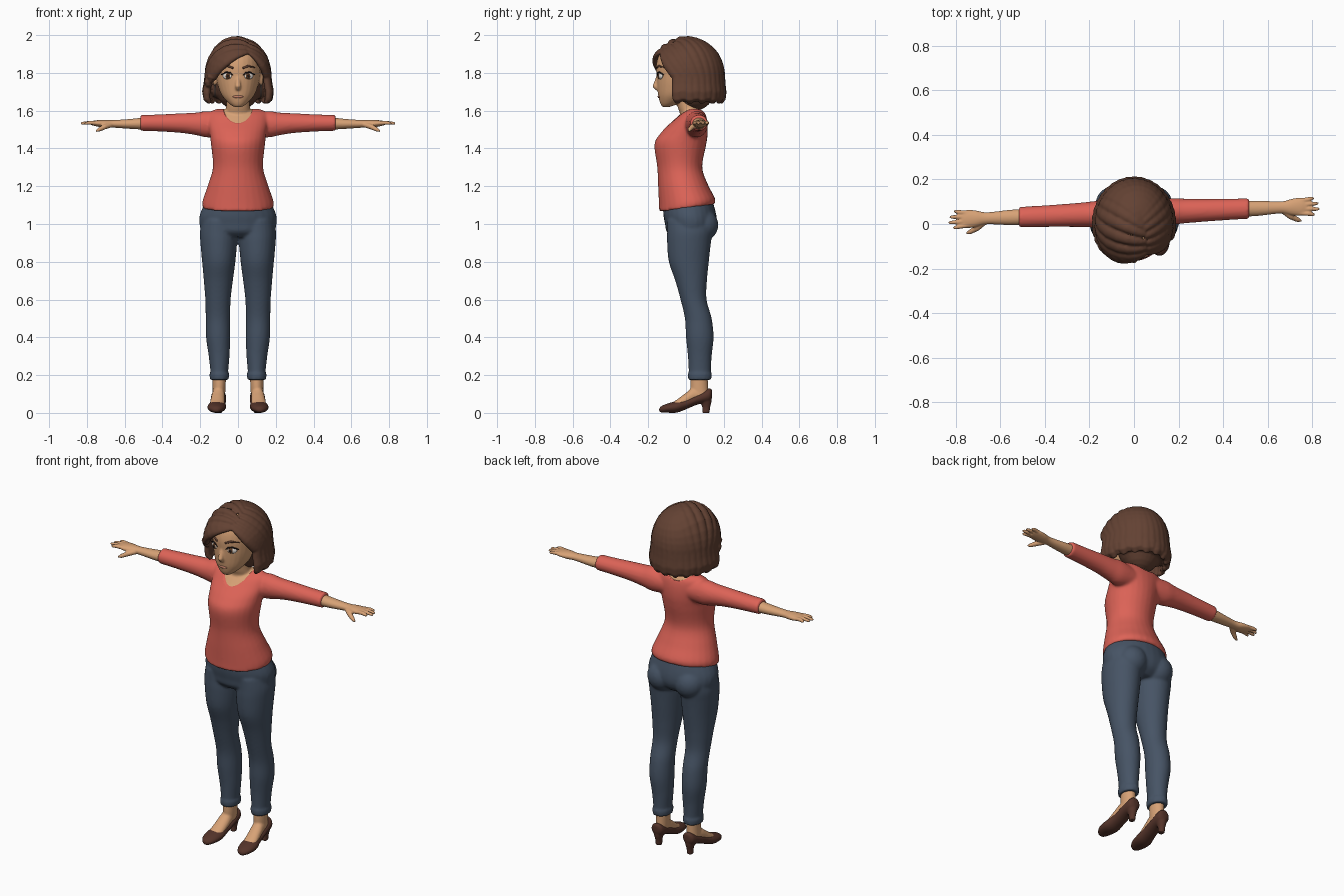
import bpy, bmesh, math
from mathutils import Vector, Matrix

if "Cube" in bpy.data.objects:
    bpy.data.objects.remove(bpy.data.objects["Cube"])


def material(name, r, g, b):
    m = bpy.data.materials.new(name)
    m.use_nodes = True
    m.diffuse_color = (r, g, b, 1)
    m.node_tree.nodes["Principled BSDF"].inputs["Base Color"].default_value = (r, g, b, 1)
    return m


SKIN = material("skin", .68, .36, .18)
SHIRT = material("coral knit", .72, .125, .095)
DENIM = material("blue denim", .062, .088, .13)
HAIR = material("brown hair", .125, .054, .033)
SHOE = material("dark brown leather", .09, .034, .023)
WHITE = material("eye white", .75, .7, .65)
IRIS = material("brown iris", .12, .05, .02)
DARK = material("lash black", .015, .01, .01)
LIP = material("lip pink", .55, .22, .14)
METAL = material("grey metal", .3, .3, .32)


def skin_rings(bm, rings):
    """Bridge closed rings of points and cap both ends."""
    loops = [[bm.verts.new(p) for p in ring] for ring in rings]
    n = len(loops[0])
    for a, b in zip(loops, loops[1:]):
        for i in range(n):
            bm.faces.new((a[i], a[(i + 1) % n], b[(i + 1) % n], b[i]))
    bm.faces.new(loops[0])
    bm.faces.new(loops[-1])


def loft(bm, axis, stations, flip=1, sides=28, steps=5):
    """Smooth loft of ellipses; a station is (along, centre u, centre v, radius u, radius v)."""
    pts = [Vector(s) for s in stations]
    pts = [pts[0]] + pts + [pts[-1]]
    smooth = []
    for a, b, c, d in zip(pts, pts[1:], pts[2:], pts[3:]):
        for k in range(steps):
            t = k / steps
            smooth.append(b + (c - a) * (t / 2) + (a * 2 - b * 5 + c * 4 - d) * (t * t / 2)
                          + (b * 3 - a - c * 3 + d) * (t ** 3 / 2))
    smooth.append(pts[-1])
    rings = []
    for w, cu, cv, ru, rv in smooth:
        ring = []
        for i in range(sides):
            g = math.tau * i / sides
            u, v = cu + ru * math.cos(g), cv + rv * math.sin(g)
            x, y, z = {"x": (w, u, v), "y": (u, w, v), "z": (u, v, w)}[axis]
            ring.append((x * flip, y, z))
        rings.append(ring)
    skin_rings(bm, rings)


def tube(bm, pts, widths, flat=1, centre=(0, 0, 0), sides=12):
    """Sweep an ellipse along points; its short side faces away from the centre."""
    pts, centre, rings = [Vector(p) for p in pts], Vector(centre), []
    for i, p in enumerate(pts):
        tan = (pts[min(i + 1, len(pts) - 1)] - pts[max(i - 1, 0)]).normalized()
        side = tan.cross(p - centre).normalized()
        out = side.cross(tan)
        rings.append([p + widths[i] * (side * math.cos(g) + out * flat * math.sin(g))
                      for g in (math.tau * k / sides for k in range(sides))])
    skin_rings(bm, rings)


def blob(bm, loc, radii, turn=0):
    m = Matrix.Translation(loc) @ Matrix.Rotation(turn, 4, "Z") @ Matrix.Diagonal((*radii, 1))
    bmesh.ops.create_uvsphere(bm, u_segments=24, v_segments=16, radius=1, matrix=m)


def finish(name, bm, mat, voxel=0, relax=0, skew=0):
    for v in bm.verts:
        v.co.y += skew * v.co.x
    bmesh.ops.recalc_face_normals(bm, faces=bm.faces)
    for f in bm.faces:
        f.smooth = True
    mesh = bpy.data.meshes.new(name)
    bm.to_mesh(mesh)
    bm.free()
    mesh.materials.append(mat)
    ob = bpy.data.objects.new(name, mesh)
    bpy.context.collection.objects.link(ob)
    if voxel:
        r = ob.modifiers.new("merge", "REMESH")
        r.mode, r.voxel_size, r.use_smooth_shade = "VOXEL", voxel, True
    if relax:
        s = ob.modifiers.new("relax", "SMOOTH")
        s.factor, s.iterations = .5, relax
    return ob


SIDES = ((1, "left"), (-1, "right"))
SKEW = .037

# Shirt: torso and sleeves merged, with a slanted hem
torso = [(1.085, 0, .005, .188, .148), (1.12, 0, .005, .188, .148), (1.2, 0, -.015, .162, .132),
         (1.3, 0, -.033, .133, .119), (1.42, 0, -.03, .143, .137), (1.48, 0, -.01, .15, .125),
         (1.54, 0, .018, .16, .095), (1.585, 0, .035, .155, .067), (1.608, 0, .045, .12, .035)]
bm = bmesh.new()
loft(bm, "z", torso)
for v in bm.verts:
    v.co.z += .14 * v.co.y * max(0, (1.3 - v.co.z) / .22)
for s, side in SIDES:
    loft(bm, "x", [(.08, .05, 1.525, .055, .06), (.16, .05, 1.528, .06, .07), (.22, .05, 1.53, .056, .06),
                   (.3, .05, 1.534, .052, .052), (.42, .05, 1.535, .048, .045), (.518, .05, 1.535, .046, .042)], s)
shirt = finish("shirt", bm, SHIRT, .008, 5, SKEW)

# Neckline cutter
bm = bmesh.new()
tilt = Matrix.Translation((0, 0, 1.63)) @ Matrix.Rotation(math.pi / 2 + .25, 4, "X")
bmesh.ops.create_cone(bm, cap_ends=True, segments=40, radius1=1, radius2=1, depth=.6,
                      matrix=tilt @ Matrix.Diagonal((.083, .075, 1, 1)))
cutter = finish("neckline_cutter", bm, SHIRT)
cutter.hide_render = True
cutter.hide_set(True)
cut = shirt.modifiers.new("neckline", "BOOLEAN")
cut.operation, cut.object = "DIFFERENCE", cutter

# Jeans: pelvis, seat and legs merged
bm = bmesh.new()
loft(bm, "z", [(.93, 0, .02, .15, .09), (.96, 0, .022, .19, .125), (1.0, 0, .026, .204, .137),
               (1.05, 0, .02, .202, .14), (1.12, 0, .01, .172, .132)])
for s, side in SIDES:
    blob(bm, (s * .088, .088, .995), (.085, .083, .085))
    loft(bm, "z", [(.175, .099, .073, .05, .062), (.208, .099, .073, .052, .064), (.216, .099, .073, .047, .059),
                   (.3, .1, .073, .055, .063), (.4, .105, .073, .064, .073), (.5, .106, .065, .065, .071),
                   (.6, .106, .04, .067, .069), (.7, .104, .027, .077, .084), (.8, .102, .015, .088, .106),
                   (.9, .102, .016, .097, .116), (.96, .103, .02, .098, .12), (1.02, .1, .02, .09, .12)], s)
finish("jeans", bm, DENIM, .008, 4)

# Head, ears, neck and upper chest
bm = bmesh.new()
loft(bm, "z", [(1.62, 0, -.105, .022, .02), (1.64, 0, -.085, .05, .052), (1.68, 0, -.055, .085, .092),
               (1.73, 0, -.03, .106, .123), (1.78, 0, -.02, .116, .136), (1.84, 0, -.015, .12, .143),
               (1.9, 0, -.01, .113, .13), (1.95, 0, 0, .08, .09), (1.968, 0, 0, .03, .03)])
loft(bm, "z", [(1.48, 0, .03, .08, .06), (1.58, 0, .028, .072, .06), (1.62, 0, .012, .063, .056),
               (1.72, 0, -.005, .06, .06)])
loft(bm, "z", [(z, x, y, rx - .02, ry - .009) for z, x, y, rx, ry in torso[4:]])
tube(bm, [(0, -.145, 1.79), (0, -.155, 1.755), (0, -.163, 1.73), (0, -.15, 1.715)],
     [.009, .012, .016, .013], centre=(0, 0, 1.75))
for s, side in SIDES:
    blob(bm, (s * .122, .005, 1.765), (.012, .024, .036))
finish("head_and_neck", bm, SKIN, .006, 3)

# Facial features
for s, side in SIDES:
    for part, mat, x, y, z, radii in (("eye", WHITE, .056, -.136, 1.783, (.027, .01, .017)),
                                      ("iris", IRIS, .054, -.143, 1.783, (.014, .006, .016)),
                                      ("pupil", DARK, .054, -.147, 1.783, (.007, .004, .008))):
        bm = bmesh.new()
        blob(bm, (s * x, y, z), radii, s * .4)
        finish(side + "_" + part, bm, mat)
    bm = bmesh.new()
    tube(bm, [(s * .025, -.151, 1.786), (s * .04, -.149, 1.8), (s * .062, -.141, 1.804), (s * .088, -.119, 1.79)],
         [.002, .004, .004, .003], centre=(0, 0, 1.78))
    finish(side + "_lashes", bm, DARK)
    bm = bmesh.new()
    tube(bm, [(s * .025, -.156, 1.825), (s * .055, -.144, 1.837), (s * .09, -.112, 1.828)],
         [.005, .006, .002], centre=(0, 0, 1.8))
    finish(side + "_eyebrow", bm, HAIR)
    # Hoop earring
    bm = bmesh.new()
    tube(bm, [(s * .122, -.005 + .026 * math.sin(g), 1.705 + .03 * math.cos(g))
              for g in (math.tau * k / 24 for k in range(25))], [.0035] * 25, centre=(s, 0, 1.705))
    finish(side + "_earring", bm, METAL)
bm = bmesh.new()
blob(bm, (0, -.141, 1.674), (.028, .009, .008))
finish("lips", bm, LIP)

# Hair: a cap with locks combed down from a side parting
MID, REACH = Vector((0, 0, 1.78)), Vector((.158, .187, .203))


def on_dome(p):
    return p / math.sqrt(sum((a / b) ** 2 for a, b in zip(p, REACH)))


bm = bmesh.new()
blob(bm, (0, .05, 1.79), (.14, .125, .19))
loft(bm, "z", [(1.665, 0, .085, .12, .085), (1.7, 0, .08, .15, .11), (1.8, 0, .07, .145, .11)])
COUNT = 23
for i in range(COUNT):
    deg = -14 + 226 * i / (COUNT - 1)
    a = math.radians(deg)
    back = min(1, max(0, math.sin(a) + .2))
    start = on_dome(Vector((.06 - .03 * back, -.14 + .18 * back, .14 + .06 * back)))
    rim = Vector((REACH.x * math.cos(a), REACH.y * math.sin(a), 0))
    path = [MID + on_dome(start.lerp(rim, k / 9)) for k in range(10)]
    tip = 1.64 + .01 * (i % 2) if deg < 192 else 1.70 + (deg - 192) * .0032
    for f, bulge in ((.3, 1.03), (.6, 1.08), (.85, 1.06), (1, .95)):
        path.append(Vector((rim.x * bulge, rim.y * (1 + (bulge - 1) * .5), 1.78 + (tip - 1.78) * f)))
    widths = [.012 + .018 * min(1, k / 5) for k in range(10)] + [.03, .03, .026, .014]
    tube(bm, path, widths, .68, MID - Vector((0, 0, .02)))
finish("hair", bm, HAIR, .006, 2)

# Forearms and hands
for s, side in SIDES:
    bm = bmesh.new()
    loft(bm, "x", [(.48, .05, 1.533, .036, .034), (.56, .05, 1.53, .034, .027), (.66, .05, 1.53, .027, .02),
                   (.71, .05, 1.531, .037, .02), (.75, .05, 1.533, .041, .016), (.775, .05, 1.534, .034, .011)], s)
    for off, length in ((-.031, .812), (-.011, .833), (.01, .828), (.03, .808)):
        tube(bm, [(s * .745, .05 + off * .9, 1.534), (s * .785, .05 + off * 1.05, 1.536),
                  (s * (length - .008), .05 + off * 1.2, 1.533), (s * length, .05 + off * 1.2, 1.532)],
             [.011, .0105, .008, .004])
    tube(bm, [(s * .67, .035, 1.526), (s * .705, .008, 1.515), (s * .735, -.008, 1.5), (s * .752, -.014, 1.492)],
         [.014, .014, .011, .005])
    finish(side + "_forearm_and_hand", bm, SKIN, .004, 3, SKEW)

# Feet and heeled shoes
for s, side in SIDES:
    bm = bmesh.new()
    loft(bm, "z", [(.08, .102, .075, .033, .045), (.13, .1, .07, .034, .047), (.2, .099, .07, .036, .045)], s)
    loft(bm, "y", [(.1, .102, .095, .03, .03), (.04, .104, .092, .034, .042), (0, .107, .07, .037, .036),
                   (-.05, .111, .043, .038, .026), (-.09, .113, .03, .03, .015)], s)
    finish(side + "_foot", bm, SKIN, .006, 2)
    bm = bmesh.new()
    loft(bm, "y", [(.138, .102, .1, .014, .02), (.122, .102, .094, .036, .036), (.06, .104, .072, .041, .028),
                   (0, .107, .048, .042, .029), (-.05, .112, .032, .049, .031), (-.1, .115, .025, .043, .024),
                   (-.13, .115, .019, .027, .017), (-.142, .115, .016, .01, .008)], s)
    loft(bm, "z", [(0, .102, .105, .017, .02), (.03, .102, .107, .018, .021), (.06, .102, .105, .026, .03),
                   (.09, .102, .1, .033, .035)], s)
    finish(side + "_shoe", bm, SHOE, .005, 2)
